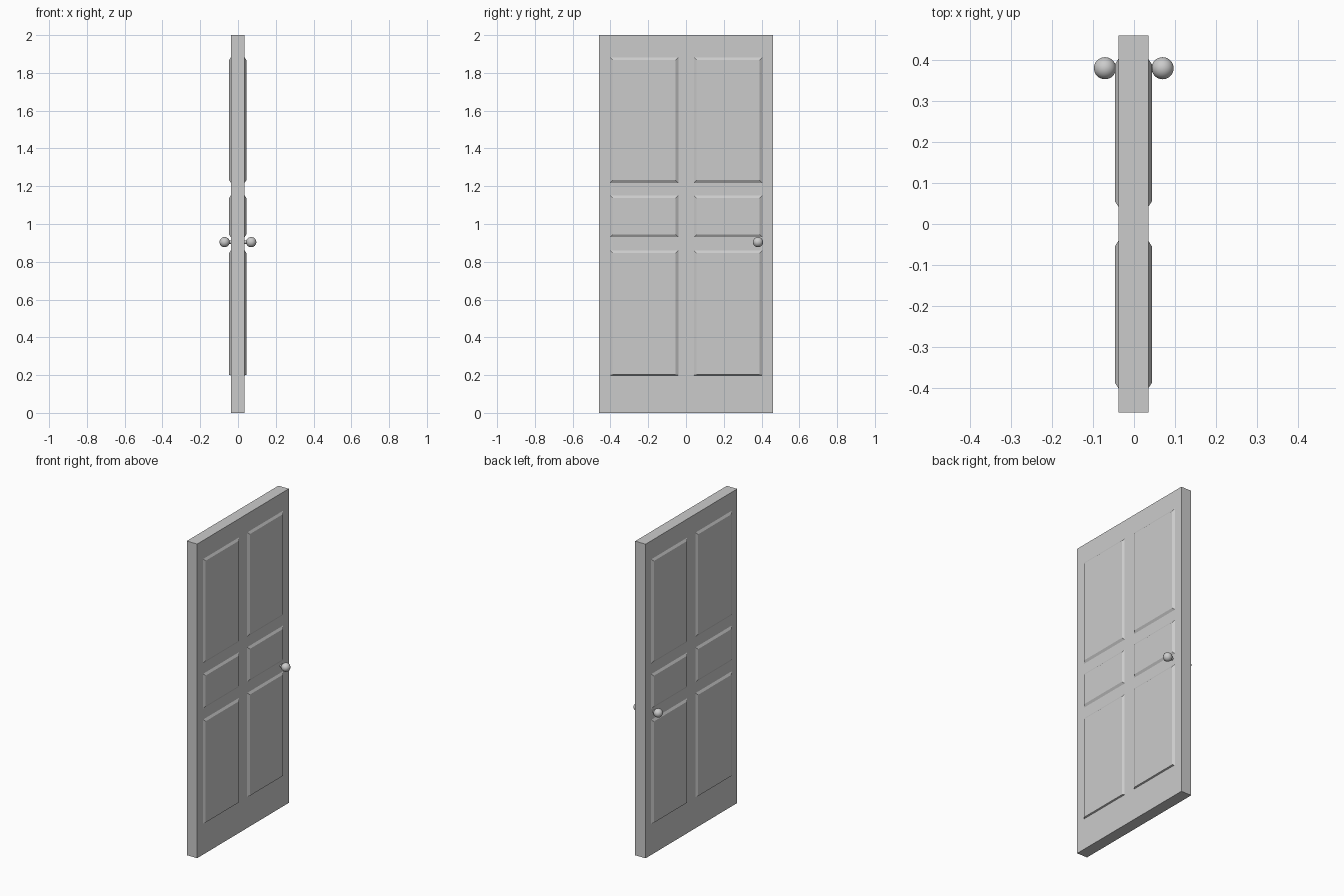
import bpy, bmesh
from mathutils import Matrix

if "Cube" in bpy.data.objects:
    bpy.data.objects.remove(bpy.data.objects["Cube"])

X_NEG, X_POS = -0.038, 0.035   # door faces
RAISE = 0.009                  # panel height above the face
BEVEL = 0.014                  # width of the sloped panel edge


def add_object(name, bm, smooth=False):
    bmesh.ops.recalc_face_normals(bm, faces=bm.faces)
    for f in bm.faces:
        f.smooth = smooth
    mesh = bpy.data.meshes.new(name)
    bm.to_mesh(mesh)
    bm.free()
    ob = bpy.data.objects.new(name, mesh)
    bpy.context.collection.objects.link(ob)
    return ob


# Door slab
bm = bmesh.new()
bmesh.ops.create_cube(bm, size=1.0, matrix=Matrix.Translation(
    ((X_NEG + X_POS) / 2, 0, 1)) @ Matrix.Diagonal((X_POS - X_NEG, 0.922, 2, 1)))
add_object("door_slab", bm)


def raised_panel(name, x, side, y0, y1, z0, z1, bottom_bevel):
    """Raised plateau with sloped edges, open towards the slab."""
    bm = bmesh.new()
    outer = [(y0, z0), (y1, z0), (y1, z1), (y0, z1)]
    a, b = y0 + BEVEL, y1 - BEVEL
    c, d = z0 + bottom_bevel, z1 - BEVEL
    inner = [(a, c), (b, c), (b, d), (a, d)]
    base = [bm.verts.new((x, y, z)) for y, z in outer]
    top = [bm.verts.new((x + side * RAISE, y, z)) for y, z in inner]
    for i in range(4):
        j = (i + 1) % 4
        bm.faces.new((base[i], base[j], top[j], top[i]))
    bm.faces.new(top)
    ob = add_object(name, bm)
    # make sure the plateau faces outwards
    if ob.data.polygons[4].normal.x * side < 0:
        ob.data.flip_normals()


# Six panels on each face
columns = {"left": (-0.402, -0.041), "right": (0.042, 0.404)}
rows = {"lower": (0.199, 0.860, 0.003),
        "middle": (0.930, 1.151, BEVEL),
        "upper": (1.218, 1.882, BEVEL)}
for face, x, side in (("back", X_NEG, -1), ("front", X_POS, 1)):
    for col, (y0, y1) in columns.items():
        for row, (z0, z1, bb) in rows.items():
            raised_panel(f"{face}_{row}_{col}_panel", x, side, y0, y1, z0, z1, bb)

# Ball knobs with short necks
for face, x, wall in (("back", -0.071, X_NEG), ("front", 0.070, X_POS)):
    bm = bmesh.new()
    bmesh.ops.create_uvsphere(bm, u_segments=32, v_segments=16, radius=0.027,
                              matrix=Matrix.Translation((x, 0.381, 0.904)))
    add_object(f"{face}_knob", bm, smooth=True)
    bm = bmesh.new()
    bmesh.ops.create_cone(bm, cap_ends=True, segments=16, radius1=0.009, radius2=0.009,
                          depth=abs(x - wall),
                          matrix=Matrix.Translation(((x + wall) / 2, 0.381, 0.904))
                          @ Matrix.Rotation(1.570796, 4, 'Y'))
    neck = add_object(f"{face}_knob_neck", bm, smooth=True)
    bpy.context.view_layer.objects.active = neck
    neck.select_set(True)
    bpy.ops.object.shade_smooth_by_angle()
    neck.select_set(False)
